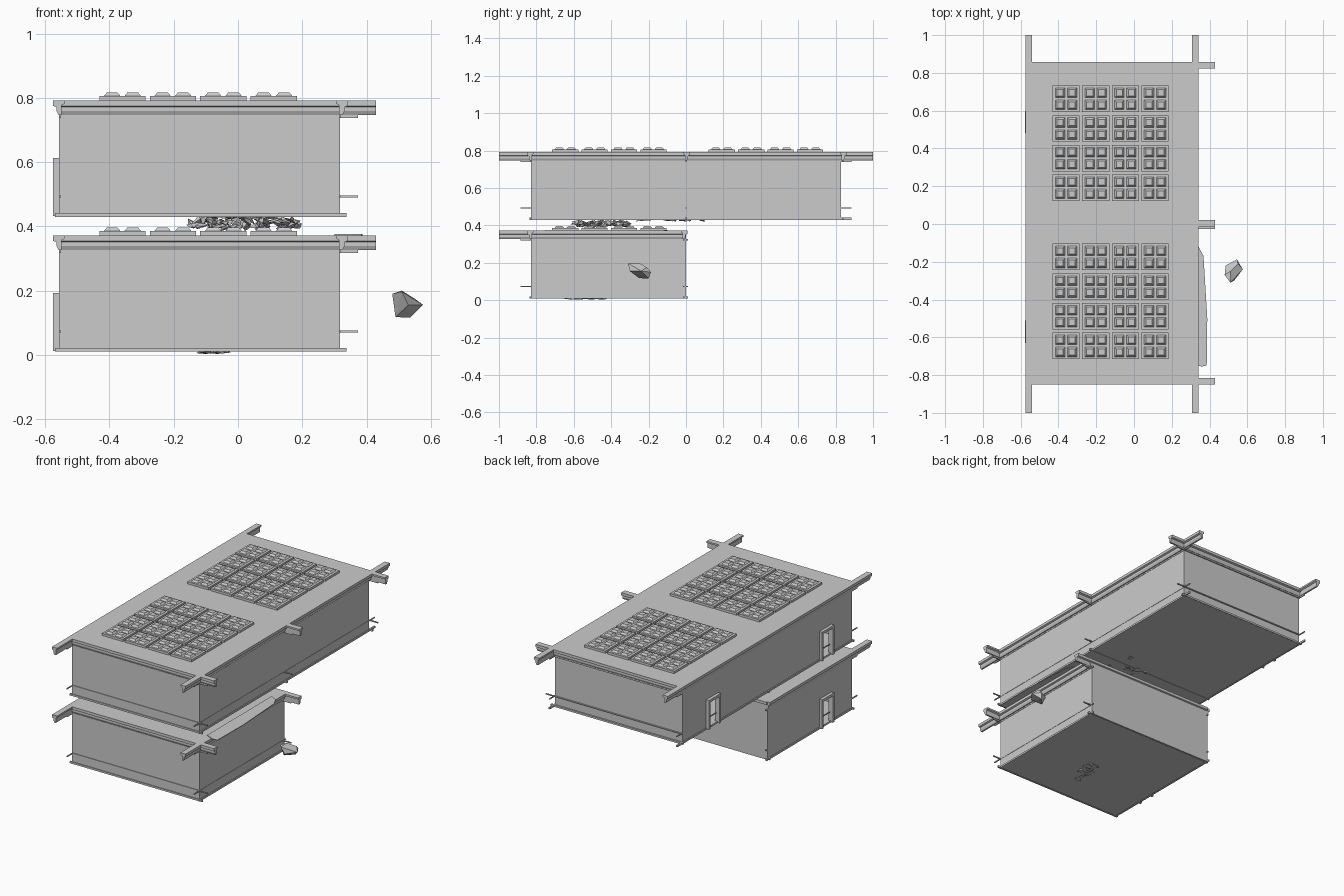
import bpy, bmesh, random
from mathutils import Vector, Matrix, Euler

if "Cube" in bpy.data.objects:
    bpy.data.objects.remove(bpy.data.objects["Cube"], do_unlink=True)
random.seed(7)

# One flat grey for everything
grey = bpy.data.materials.new("plain_grey")
grey.use_nodes = True
grey.diffuse_color = (0.6, 0.6, 0.6, 1)
grey.node_tree.nodes["Principled BSDF"].inputs["Base Color"].default_value = (0.6, 0.6, 0.6, 1)

X0, X1 = -0.557, 0.318      # room walls
DEPTH, T = 0.83, 0.012      # room length and wall thickness


def finish(name, bm):
    bmesh.ops.recalc_face_normals(bm, faces=bm.faces)
    mesh = bpy.data.meshes.new(name)
    bm.to_mesh(mesh)
    bm.free()
    mesh.materials.append(grey)
    obj = bpy.data.objects.new(name, mesh)
    bpy.context.scene.collection.objects.link(obj)
    return obj


def add_box(bm, a, b):
    a, b = Vector(a), Vector(b)
    size = b - a
    m = Matrix.Translation((a + b) / 2) @ Matrix.Diagonal((*size, 1))
    bmesh.ops.create_cube(bm, size=1, matrix=m)


def add_prism(bm, points, start, end, place):
    """Extrude a profile; place(u, v, t) maps it into the model."""
    n = len(points)
    lo = [bm.verts.new(place(u, v, start)) for u, v in points]
    hi = [bm.verts.new(place(u, v, end)) for u, v in points]
    bm.faces.new(lo)
    bm.faces.new(hi)
    for i in range(n):
        j = (i + 1) % n
        bm.faces.new((lo[i], lo[j], hi[j], hi[i]))


def add_hull(bm, points):
    verts = [bm.verts.new(p) for p in points]
    res = bmesh.ops.convex_hull(bm, input=verts)
    junk = {g for g in res["geom_interior"] + res["geom_unused"]
            if isinstance(g, bmesh.types.BMVert)}
    bmesh.ops.delete(bm, geom=list(junk), context="VERTS")


def add_shard(bm, centre, size, tilt):
    rot = Euler([random.uniform(-tilt, tilt) for _ in "xy"] + [random.uniform(0, 6)]).to_matrix()
    pts = []
    for _ in range(8):
        p = Vector([random.uniform(-s, s) for s in size])
        pts.append(rot @ p + Vector(centre))
    add_hull(bm, pts)


# Stepped cornice profile: outward distance, height
CORNICE = [(-0.015, 0.045), (0.02, 0.045), (0.02, 0.028), (0.01, 0.024),
           (0.01, 0.012), (0.004, 0.0), (-0.006, 0.0), (-0.006, 0.03), (-0.015, 0.035)]


def cornice_x(bm, y, side, z, x_start, x_end):
    add_prism(bm, CORNICE, x_start, x_end, lambda u, v, t: (t, y + side * u, z + v))


def cornice_y(bm, x, side, z, y_start, y_end):
    add_prism(bm, CORNICE, y_start, y_end, lambda u, v, t: (x + side * u, t, z + v))


def room(name, y0, z0, door_y):
    y1 = y0 + DEPTH
    top = z0 + 0.36
    # Hollow shell with a door gap in the -x wall
    bm = bmesh.new()
    add_box(bm, (X0, y0, z0), (X1, y1, z0 + 0.008))
    add_box(bm, (X0, y0, top - 0.02), (X1, y1, top))
    add_box(bm, (X1 - T, y0, z0), (X1, y1, top))
    for y in (y0, y1 - T):
        add_box(bm, (X0, y, z0), (X1, y + T, top))
    half, head = 0.045, z0 + 0.165
    add_box(bm, (X0, y0, z0), (X0 + T, door_y - half, top))
    add_box(bm, (X0, door_y + half, z0), (X0 + T, y1, top))
    add_box(bm, (X0, door_y - half, head), (X0 + T, door_y + half, top))
    finish(name + "_shell", bm)

    # Door frame
    bm = bmesh.new()
    outer = half + 0.014
    for a, b in ((-outer, -half), (half, outer)):
        add_box(bm, (X0 - 0.019, door_y + a, z0), (X0 + T, door_y + b, head))
    add_box(bm, (X0 - 0.019, door_y - outer, head), (X0 + T, door_y + outer, head + 0.016))
    finish(name + "_door_frame", bm)

    # Ceiling coffers: four by four tiles with four raised cells each
    bm = bmesh.new()
    cx, cy, pitch = -0.124, y0 + DEPTH / 2 + (0.012 if y0 >= 0 else 0.005), 0.157
    for i in range(4):
        for j in range(4):
            x, y = cx + (i - 1.5) * pitch, cy + (j - 1.5) * pitch
            add_box(bm, (x - 0.072, y - 0.07, top), (x + 0.072, y + 0.07, top + 0.014))
            for dx in (-0.032, 0.032):
                for dy in (-0.032, 0.032):
                    m = Matrix.Translation((x + dx, y + dy, top + 0.019))
                    m = m @ Matrix.Rotation(0.7853982, 4, "Z")
                    bmesh.ops.create_cone(bm, cap_ends=True, segments=4, radius1=0.037,
                                          radius2=0.023, depth=0.012, matrix=m)
    finish(name + "_ceiling_coffers", bm)


def trim(name, y0, y1, seams, z0):
    """Cornices, rails and skirtings that run past the corners."""
    top = z0 + 0.315
    over = 0.17
    end = y1 + over if y1 > 0.5 else y1
    bm = bmesh.new()
    cornice_y(bm, X0 + 0.002, -1, top, y0 - over, end)
    cornice_y(bm, X1 + 0.003, 1, top, y0 - over, end)
    cornice_x(bm, y0, -1, top, X0, 0.43)
    for y in seams:
        cornice_x(bm, y, 1, top, X0, 0.43)
    finish(name + "_cornice", bm)

    bm = bmesh.new()
    back = y1 + 0.055 if y1 > 0.5 else y1 + 0.012
    for z, h in ((z0 + 0.058, 0.006), (z0 + 0.306, 0.008)):
        for y in (y0, *seams):
            add_box(bm, (X0, y - 0.004, z), (X1 + 0.055, y + 0.003, z + h))
        for x in (X0, X1 - 0.004):
            add_box(bm, (x, y0 - 0.055, z), (x + 0.006, back, z + h))
    finish(name + "_rails", bm)

    bm = bmesh.new()
    for y in (y0, *seams):
        add_box(bm, (X0 - 0.012, y - 0.005, z0 - 0.002), (X1 + 0.02, y + 0.005, z0 + 0.009))
    for x in (X0, X1):
        add_box(bm, (x - 0.005, y0 - 0.006, z0 - 0.002), (x + 0.005, back, z0 + 0.009))
    finish(name + "_skirting", bm)


LOW, HIGH = 0.012, 0.432
room("lower_room", -DEPTH, LOW, -0.57)
room("upper_front_room", -DEPTH, HIGH, -0.57)
room("upper_back_room", 0.0, HIGH, 0.54)
trim("lower", -DEPTH, 0.0, [-0.012], LOW)
trim("upper", -DEPTH, DEPTH, [0.0, DEPTH + 0.008], HIGH)

# Rubble between the floors
bm = bmesh.new()
for _ in range(60):
    c = (random.uniform(-0.14, 0.18), random.uniform(-0.6, -0.31), random.uniform(0.4, 0.422))
    add_shard(bm, c, (0.025, 0.018, 0.01), 0.6)
finish("rubble_pile", bm)

# Broken flakes under the two floors
bm = bmesh.new()
for _ in range(16):
    c = (random.uniform(-0.1, 0.15), random.uniform(-0.25, 0.11), 0.427)
    add_shard(bm, c, (0.03, 0.02, 0.005), 0.1)
for _ in range(14):
    c = (random.uniform(-0.14, -0.03), random.uniform(-0.64, -0.42), 0.008)
    add_shard(bm, c, (0.03, 0.02, 0.004), 0.08)
finish("floor_flakes", bm)

# Loose sheet hanging over the lower wall
bm = bmesh.new()
sheet = [(0.3, -0.1), (0.342, -0.12), (0.368, -0.17), (0.388, -0.5), (0.385, -0.75),
         (0.355, -0.755), (0.3, -0.73)]
add_prism(bm, sheet, 0.372, 0.376, lambda u, v, t: (u, v, t))
finish("loose_sheet", bm)

# Fallen rock
bm = bmesh.new()
add_hull(bm, [(0.48, -0.27, 0.19), (0.485, -0.22, 0.155), (0.51, -0.31, 0.197),
              (0.53, -0.30, 0.155), (0.49, -0.25, 0.118), (0.535, -0.2, 0.116),
              (0.576, -0.24, 0.156), (0.545, -0.187, 0.15), (0.55, -0.21, 0.175),
              (0.51, -0.25, 0.2)])
finish("fallen_rock", bm)
